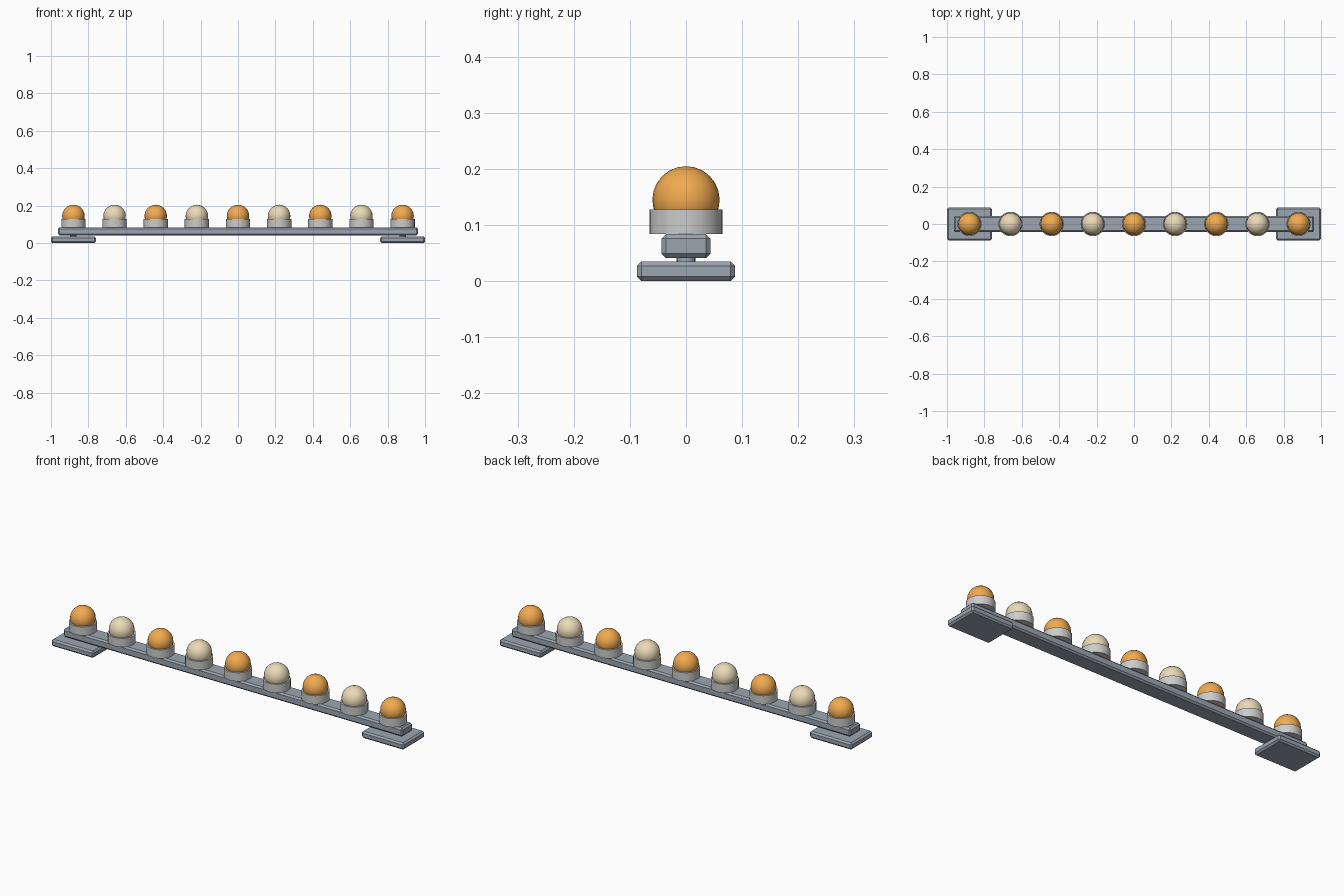
import bpy
import math

if "Cube" in bpy.data.objects:
    bpy.data.objects.remove(bpy.data.objects["Cube"])


def material(name, rgb):
    m = bpy.data.materials.new(name)
    m.diffuse_color = (*rgb, 1)
    m.use_nodes = True
    m.node_tree.nodes["Principled BSDF"].inputs["Base Color"].default_value = m.diffuse_color
    return m


steel = material("blue_grey_steel", (0.33, 0.38, 0.44))
amber = material("amber_glass", (0.88, 0.40, 0.08))
cream = material("cream_glass", (0.83, 0.70, 0.48))


def finish(name, mat=None, smooth=False):
    ob = bpy.context.object
    ob.name = name
    if mat:
        ob.data.materials.append(mat)
    if smooth:
        bpy.ops.object.shade_smooth_by_angle(angle=math.radians(40))
    return ob


def chamfered_box(name, size, loc):
    bpy.ops.mesh.primitive_cube_add(size=1, location=loc)
    bpy.context.object.scale = size
    bpy.ops.object.transform_apply(location=False, rotation=False, scale=True)
    ob = finish(name, steel)
    bevel = ob.modifiers.new("chamfer", 'BEVEL')
    bevel.width = 0.008
    bevel.segments = 1


def cylinder(name, radius, z0, z1, x, mat=None, sides=32):
    bpy.ops.mesh.primitive_cylinder_add(vertices=sides, radius=radius, depth=z1 - z0,
                                        location=(x, 0, (z0 + z1) / 2))
    finish(name, mat, True)


# Long rail carrying the lamps
chamfered_box("rail", (1.924, 0.087, 0.043), (0, 0, 0.0625))

# Foot plates and short posts at both ends
for side, label in ((-1, "left"), (1, "right")):
    chamfered_box(label + "_foot_plate", (0.24, 0.175, 0.035), (side * 0.88, 0, 0.0175))
    cylinder(label + "_post", 0.017, 0.03, 0.046, side * 0.88, steel, 16)

# Nine sockets with alternating amber and cream bulbs
for i in range(9):
    x = (i - 4) * 0.22
    cylinder(f"socket_{i + 1}", 0.065, 0.084, 0.128, x)
    bpy.ops.mesh.primitive_uv_sphere_add(segments=24, ring_count=12, radius=0.06,
                                         location=(x, 0, 0.145))
    finish(f"bulb_{i + 1}", cream if i % 2 else amber, True)
